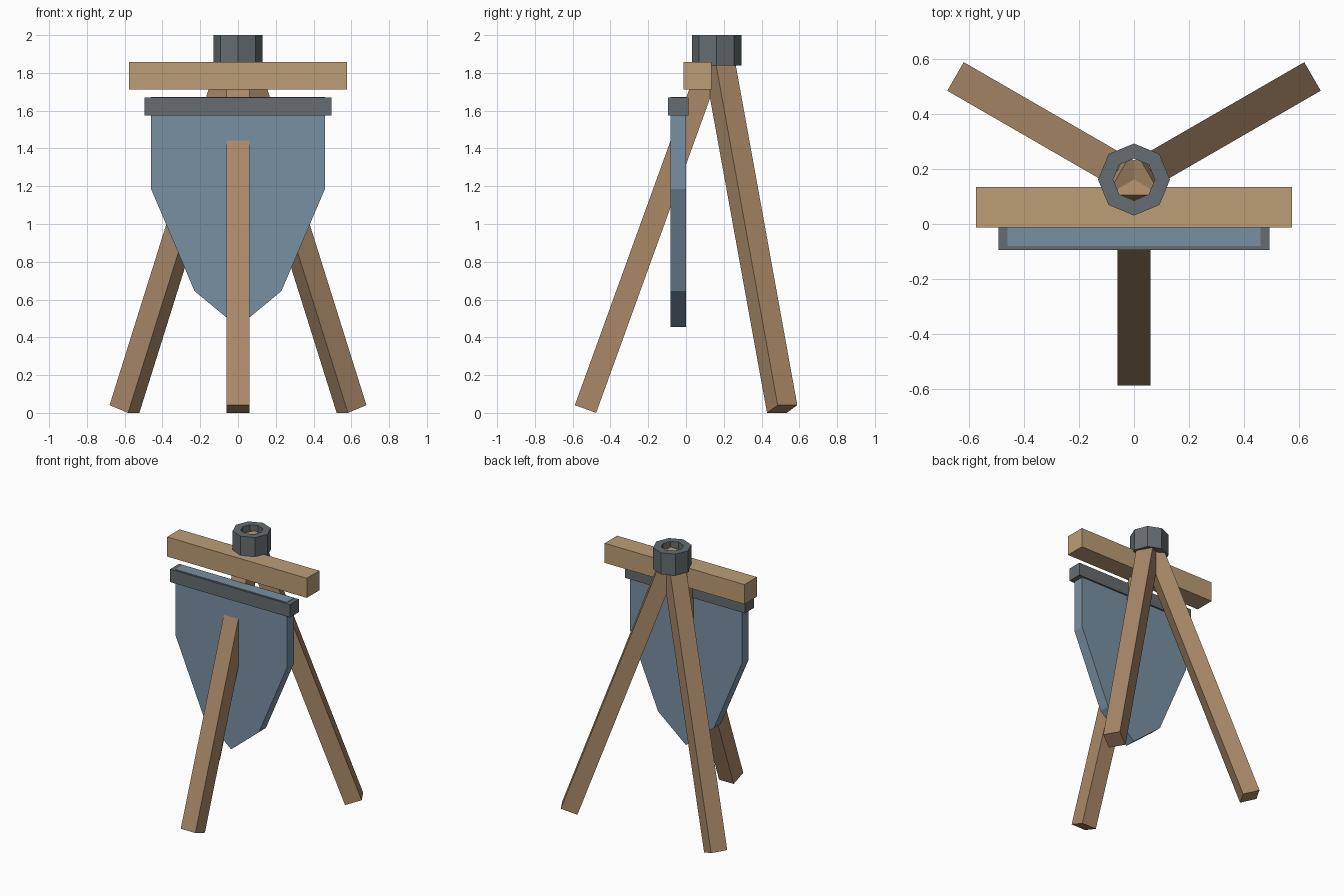
import bpy, bmesh, math
from mathutils import Matrix, Vector

if "Cube" in bpy.data.objects:
    bpy.data.objects.remove(bpy.data.objects["Cube"])

AXIS_Y = 0.162          # where the three legs meet
TILT = math.radians(19.9)


def material(name, rgb):
    m = bpy.data.materials.new(name)
    m.diffuse_color = (*rgb, 1)
    m.use_nodes = True
    m.node_tree.nodes["Principled BSDF"].inputs["Base Color"].default_value = m.diffuse_color
    return m


wood = material("leg_wood", (0.40, 0.25, 0.14))
pale_wood = material("beam_wood", (0.50, 0.34, 0.18))
cloth = material("blue_panel", (0.19, 0.28, 0.37))
metal = material("dark_metal", (0.13, 0.15, 0.16))


def finish(name, bm, mat):
    bmesh.ops.recalc_face_normals(bm, faces=bm.faces[:])
    me = bpy.data.meshes.new(name)
    bm.to_mesh(me)
    bm.free()
    me.materials.append(mat)
    ob = bpy.data.objects.new(name, me)
    bpy.context.collection.objects.link(ob)
    return ob


def box(name, size, matrix, mat):
    bm = bmesh.new()
    bmesh.ops.create_cube(bm, size=1, matrix=matrix @ Matrix.Diagonal((*size, 1)))
    return finish(name, bm, mat)


def extrude(bm, faces, vec):
    geo = bmesh.ops.extrude_face_region(bm, geom=faces)["geom"]
    moved = [v for v in geo if isinstance(v, bmesh.types.BMVert)]
    bmesh.ops.translate(bm, verts=moved, vec=vec)


# Three square legs leaning in to one point
foot_r, foot_z = 0.694, 0.0205
top_z = foot_z + foot_r / math.tan(TILT)
length = foot_r / math.sin(TILT)
for name, deg in (("front_leg", -90), ("back_right_leg", 30), ("back_left_leg", 150)):
    m = (Matrix.Translation((0, AXIS_Y, top_z))
         @ Matrix.Rotation(math.radians(deg), 4, 'Z')
         @ Matrix.Rotation(-TILT, 4, 'Y')
         @ Matrix.Translation((0, 0, -length / 2)))
    box(name, (0.12, 0.12, length), m, wood)

# Eight-sided collar, open through the middle
bm = bmesh.new()
rings = []
for r in (0.131, 0.076):
    rings.append([bm.verts.new((r * math.cos(i * math.pi / 4),
                                AXIS_Y + r * math.sin(i * math.pi / 4), 1.84))
                  for i in range(8)])
outer, inner = rings
faces = [bm.faces.new((outer[i], outer[(i + 1) % 8], inner[(i + 1) % 8], inner[i]))
         for i in range(8)]
extrude(bm, faces, Vector((0, 0, 0.16)))
finish("top_collar", bm, metal)

# Cross beam
box("cross_beam", (1.152, 0.147, 0.146), Matrix.Translation((0, 0.0615, 1.784)), pale_wood)

# Hanging panel with pointed lower end
half = [(0.46, 1.673), (0.46, 1.185), (0.23, 0.645)]
profile = half + [(0, 0.455)] + [(-x, z) for x, z in reversed(half)]
bm = bmesh.new()
face = bm.faces.new([bm.verts.new((x, -0.081, z)) for x, z in profile])
extrude(bm, [face], Vector((0, 0.081, 0)))
finish("hanging_panel", bm, cloth)

# Metal bar clamping the panel's top edge
box("panel_bar", (0.988, 0.106, 0.096), Matrix.Translation((0, -0.041, 1.622)), metal)
